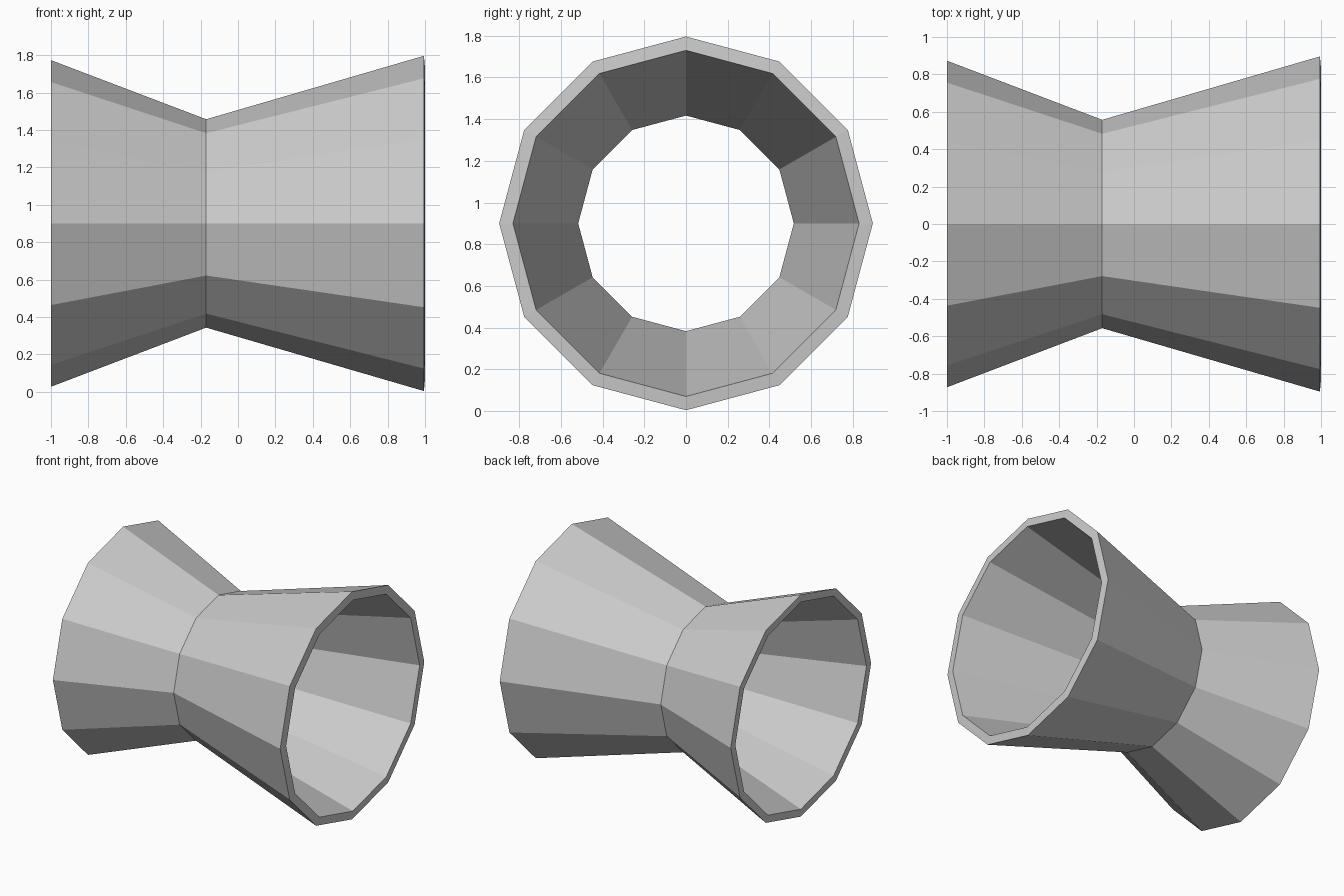
import bpy, bmesh, math
from mathutils import Vector

if "Cube" in bpy.data.objects:
    bpy.data.objects.remove(bpy.data.objects["Cube"])

SIDES = 12
CENTRE_Z = 0.9

# closed wall section as (x, radius): outer skin left to right, inner skin back
profile = [(-1.0, 0.873), (-0.17, 0.557), (0.994, 0.896),
           (1.0, 0.83), (-0.17, 0.517), (-1.0, 0.815)]

bm = bmesh.new()

# one ring of corners per profile point, with a corner at the very top
rings = []
for x, r in profile:
    ring = []
    for i in range(SIDES):
        a = 2 * math.pi * i / SIDES
        ring.append(bm.verts.new(Vector((x, r * math.sin(a), CENTRE_Z + r * math.cos(a)))))
    rings.append(ring)

# skin neighbouring rings, closing the section at both rims
for k, ring in enumerate(rings):
    nxt = rings[(k + 1) % len(rings)]
    for i in range(SIDES):
        j = (i + 1) % SIDES
        bm.faces.new((ring[i], ring[j], nxt[j], nxt[i]))
bmesh.ops.recalc_face_normals(bm, faces=bm.faces)

mesh = bpy.data.meshes.new("flared_tube")
bm.to_mesh(mesh)
bm.free()
bpy.context.collection.objects.link(bpy.data.objects.new("flared_tube", mesh))
